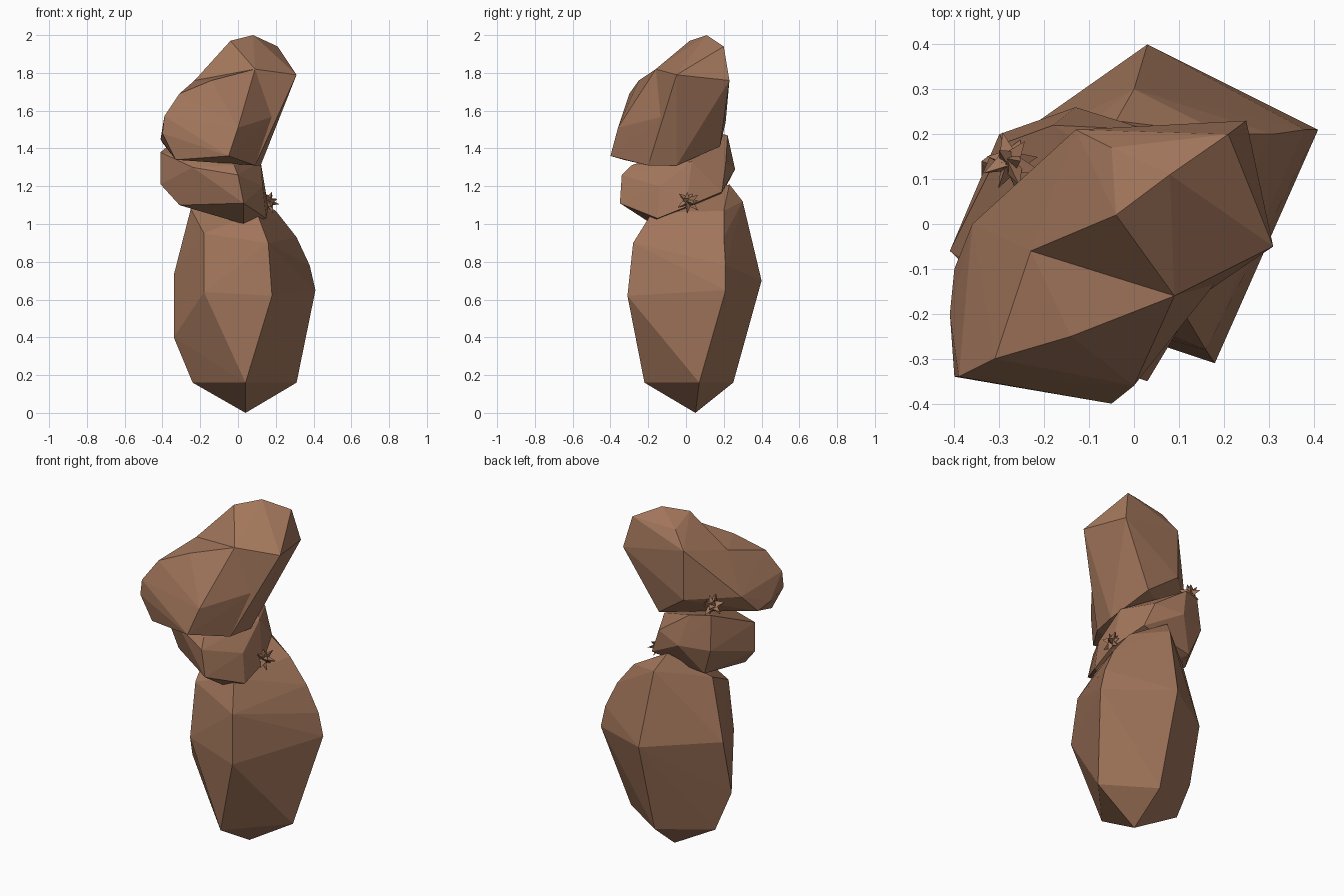
import bpy, bmesh, math, random
from mathutils import Vector

random.seed(4)

rock_mat = bpy.data.materials.new("warm brown stone")
rock_mat.diffuse_color = (0.36, 0.18, 0.105, 1)


def finish(name, bm):
    bmesh.ops.recalc_face_normals(bm, faces=bm.faces[:])
    mesh = bpy.data.meshes.new(name)
    bm.to_mesh(mesh)
    bm.free()
    mesh.materials.append(rock_mat)
    bpy.context.collection.objects.link(bpy.data.objects.new(name, mesh))


def boulder(name, corners):
    """Faceted stone wrapped around a few corner points."""
    bm = bmesh.new()
    for c in corners:
        bm.verts.new(c)
    res = bmesh.ops.convex_hull(bm, input=bm.verts[:])
    spare = {g for g in res["geom_interior"] + res["geom_unused"]
             if isinstance(g, bmesh.types.BMVert)}
    bmesh.ops.delete(bm, geom=list(spare), context='VERTS')
    finish(name, bm)


def spiky_tuft(name, centre, radius, count=14):
    """Ball of three-sided spikes."""
    bm = bmesh.new()
    for i in range(count):
        z = 1 - 2 * (i + 0.5) / count
        a = i * 2.4 + random.uniform(-0.3, 0.3)
        r = math.sqrt(1 - z * z)
        d = Vector((r * math.cos(a), r * math.sin(a), z))
        side = d.orthogonal().normalized()
        other = d.cross(side)
        tip = bm.verts.new(Vector(centre) + d * radius * random.uniform(0.8, 1.15))
        base = [bm.verts.new(Vector(centre) + radius * 0.42 *
                             (side * math.cos(t) + other * math.sin(t)))
                for t in (0, 2.1, 4.2)]
        bm.faces.new(base)
        for k in range(3):
            bm.faces.new((base[k], base[(k + 1) % 3], tip))
    finish(name, bm)


# Tall base stone standing on its point
boulder("base_boulder", [
    (0.04, 0.05, 0),
    (0.04, -0.22, 0.16), (0.31, 0.07, 0.16), (0.03, 0.25, 0.16), (-0.24, 0.07, 0.16),
    (-0.34, 0.06, 0.40), (-0.34, 0.14, 0.73), (-0.18, -0.19, 0.64),
    (0.18, -0.31, 0.62), (0.41, 0.21, 0.65), (0.03, 0.40, 0.70),
    (0.16, -0.28, 0.90), (-0.18, -0.14, 0.95), (0.38, 0.21, 0.78), (0.31, 0.20, 0.93),
    (0.20, 0.20, 1.07), (0.0, 0.30, 1.12), (-0.04, 0.23, 1.21),
    (0.10, -0.18, 1.06), (-0.25, 0.11, 1.08)])

# Flat middle stone
boulder("middle_boulder", [
    (0.03, -0.35, 1.11), (0.0, -0.34, 1.26), (-0.02, -0.29, 1.31),
    (0.03, -0.18, 1.0), (0.15, -0.15, 1.03), (0.13, -0.14, 1.2),
    (0.16, 0.0, 1.09), (0.09, 0.19, 1.17), (0.03, 0.21, 1.32), (0.12, 0.03, 1.33),
    (-0.41, -0.06, 1.38), (-0.41, -0.06, 1.21), (-0.31, -0.11, 1.10),
    (-0.24, 0.17, 1.12), (-0.30, 0.20, 1.28), (-0.29, 0.18, 1.48), (-0.13, 0.26, 1.29),
    (-0.18, 0.22, 1.47), (-0.24, -0.22, 1.30)])

# Leaning top stone: a tall crown and a lower shoulder that meet in a crease
boulder("top_boulder_crown", [
    (0.08, 0.11, 2.0), (-0.04, 0.02, 1.97), (0.21, 0.20, 1.94), (-0.05, 0.17, 1.92),
    (0.31, -0.05, 1.79), (0.09, -0.16, 1.82), (0.25, 0.23, 1.76), (-0.23, -0.06, 1.76),
    (-0.13, 0.21, 1.83), (-0.13, 0.21, 1.54), (-0.36, 0.0, 1.54), (-0.40, -0.10, 1.43),
    (0.05, 0.18, 1.41), (0.12, -0.05, 1.31), (0.19, -0.12, 1.57), (0.09, -0.20, 1.31)])
boulder("top_boulder_shoulder", [
    (0.09, -0.16, 1.82), (-0.23, -0.06, 1.76), (-0.14, -0.25, 1.76),
    (-0.31, -0.30, 1.69), (-0.39, -0.34, 1.57), (-0.40, -0.34, 1.48),
    (-0.41, -0.20, 1.45), (-0.36, 0.0, 1.54), (0.0, -0.36, 1.51), (0.19, -0.12, 1.57),
    (-0.05, -0.40, 1.36), (-0.33, -0.33, 1.34), (-0.40, -0.10, 1.43),
    (0.09, -0.20, 1.31), (0.12, -0.05, 1.31)])

# Small spiky tufts in the gaps
spiky_tuft("side_tuft", (0.16, 0.01, 1.12), 0.065)
spiky_tuft("back_tuft", (-0.275, 0.14, 1.52), 0.07)
